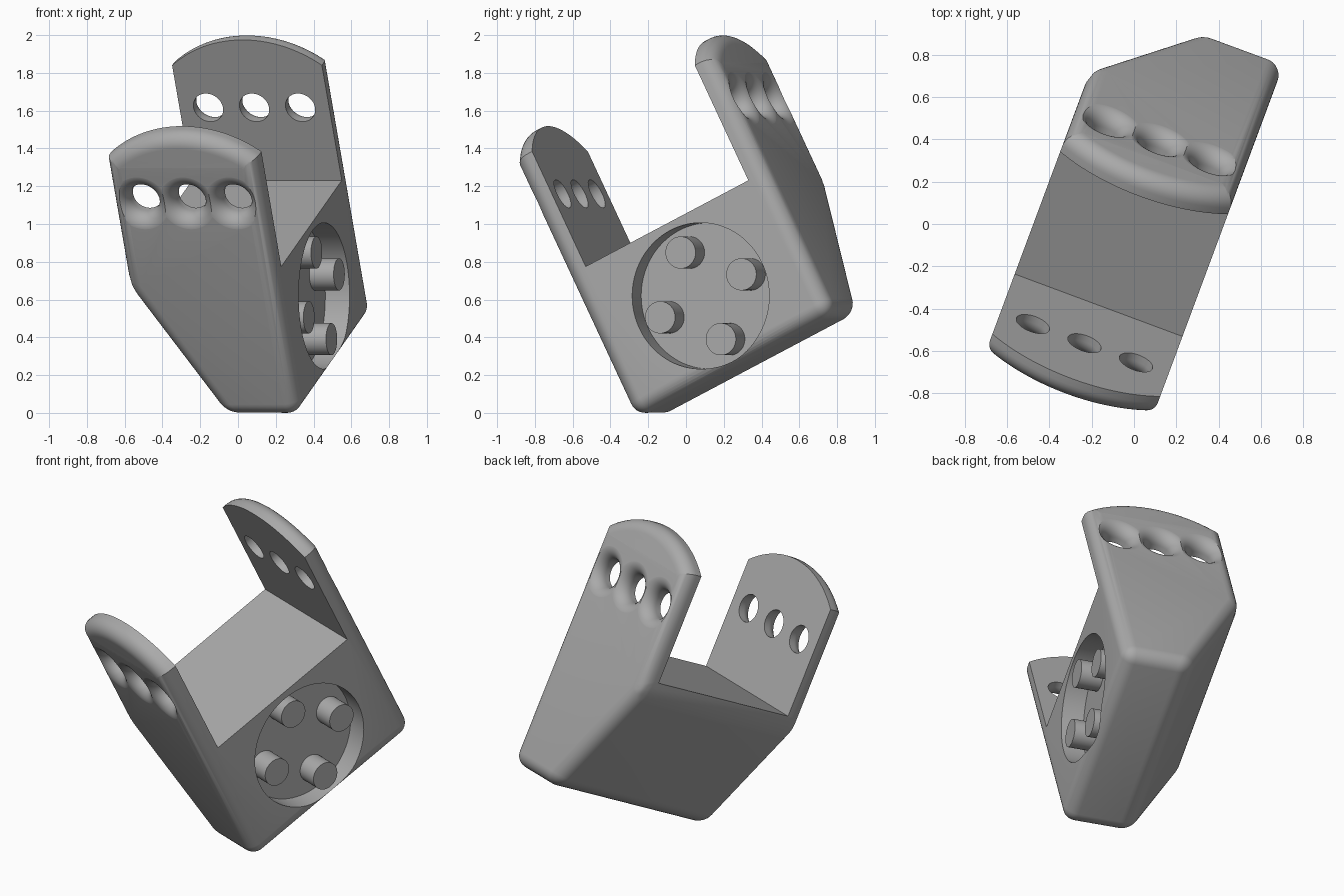
import bpy, bmesh, math
from mathutils import Matrix, Vector

if "Cube" in bpy.data.objects:
    bpy.data.objects.remove(bpy.data.objects["Cube"], do_unlink=True)

grey = bpy.data.materials.new("plain_grey")
grey.use_nodes = True
grey.diffuse_color = (0.4, 0.4, 0.4, 1)
grey.node_tree.nodes["Principled BSDF"].inputs["Base Color"].default_value = (0.4, 0.4, 0.4, 1)

# Local frame: x across the plates, y from front plate to back plate, z up the plates
RIGHT, LEFT, MID = 0.40, -0.446, -0.023
BOTTOM, SLANT_TOP, FLOOR, CORNER, APEX = 0.042, 0.80, 0.88, 1.56, 1.71
FRONT_OUT, FRONT_IN, BACK_IN, BACK_OUT = -0.145, -0.03, 0.996, 1.111
FILLET = 0.08
HUB = Vector((RIGHT, 0.483, 0.452))
HUB_DEPTH = 0.137
TILT = Matrix.Rotation(math.radians(-20.4), 4, 'Z') @ Matrix.Rotation(math.radians(26.4), 4, 'X')


def finish(bm, name):
    bmesh.ops.recalc_face_normals(bm, faces=bm.faces)
    mesh = bpy.data.meshes.new(name)
    bm.to_mesh(mesh)
    bm.free()
    mesh.materials.append(grey)
    obj = bpy.data.objects.new(name, mesh)
    bpy.context.collection.objects.link(obj)
    return obj


def side_cylinder(name, radius, x0, x1, y, z, steps):
    bm = bmesh.new()
    place = Matrix.Translation(((x0 + x1) / 2, y, z)) @ Matrix.Rotation(math.pi / 2, 4, 'Y')
    bmesh.ops.create_cone(bm, cap_ends=True, segments=steps, radius1=radius,
                          radius2=radius, depth=x1 - x0, matrix=place)
    return finish(bm, name)


def flared_hole(name, x, z, inner, outward):
    # Round hole that opens like a trumpet on the outer face
    r, thick = 0.083, BACK_OUT - BACK_IN
    prof = [(0, -0.05), (r, -0.05)]
    for i in range(13):
        a = math.pi / 2 * i / 12
        prof.append((r + FILLET * (1 - math.cos(a)), thick - FILLET + 0.0006 + FILLET * math.sin(a)))
    prof += [(prof[-1][0], thick + 0.05), (0, thick + 0.05)]
    bm = bmesh.new()
    verts = [bm.verts.new((x + rad, inner + outward * d, z)) for rad, d in prof]
    edges = [bm.edges.new(pair) for pair in zip(verts, verts[1:])]
    bmesh.ops.spin(bm, geom=verts + edges, cent=(x, inner, z), axis=(0, 1, 0),
                   angle=math.tau, steps=48)
    bmesh.ops.remove_doubles(bm, verts=bm.verts, dist=1e-5)
    return finish(bm, name)


def cut(target, cutter):
    cutter.hide_render = True
    mod = target.modifiers.new("cut", 'BOOLEAN')
    mod.operation, mod.solver, mod.object = 'DIFFERENCE', 'EXACT', cutter
    bpy.context.view_layer.objects.active = target
    bpy.ops.object.modifier_apply(modifier=mod.name)
    bpy.data.objects.remove(cutter, do_unlink=True)


# Bracket outline: straight right side, slanted lower left, arched top
half, sag = (RIGHT - LEFT) / 2, APEX - CORNER
arc_r = (half ** 2 + sag ** 2) / (2 * sag)
spread = math.asin(half / arc_r)
outline = [(LEFT, SLANT_TOP), (MID, BOTTOM), (RIGHT, BOTTOM)]
for i in range(33):
    a = spread * (1 - i / 16)
    outline.append((MID + arc_r * math.sin(a), APEX - arc_r + arc_r * math.cos(a)))

bm = bmesh.new()
face = bm.faces.new([bm.verts.new((x, FRONT_OUT, z)) for x, z in outline])
ext = bmesh.ops.extrude_face_region(bm, geom=[face], use_keep_orig=True)
moved = [g for g in ext["geom"] if isinstance(g, bmesh.types.BMVert)]
bmesh.ops.translate(bm, verts=moved, vec=(0, BACK_OUT - FRONT_OUT, 0))
bmesh.ops.recalc_face_normals(bm, faces=bm.faces)


# Round the rims of both outer faces and the long lower edges
def is_rounded(edge):
    a, b = (v.co for v in edge.verts)
    return abs(a.y - b.y) < 0.001 or max(a.z, b.z) < FLOOR


bmesh.ops.bevel(bm, geom=[e for e in bm.edges if is_rounded(e)], offset=FILLET,
                offset_type='OFFSET', segments=8, profile=0.5, affect='EDGES', clamp_overlap=False)
body = finish(bm, "bracket_body")

# Slot between the two plates
bm = bmesh.new()
bmesh.ops.create_cube(bm, size=1, matrix=Matrix.Translation((0, (FRONT_IN + BACK_IN) / 2, FLOOR + 1))
                      @ Matrix.Diagonal((3, BACK_IN - FRONT_IN, 2, 1)))
cut(body, finish(bm, "slot_cutter"))

# Three flared holes in each plate
for inner, outward in ((FRONT_IN, -1), (BACK_IN, 1)):
    for i in (-1, 0, 1):
        cut(body, flared_hole("hole_cutter", MID + 0.26 * i, 1.31, inner, outward))

# Round recess in the side
cut(body, side_cylinder("recess_cutter", 0.387, RIGHT - HUB_DEPTH, RIGHT + 0.2, HUB.y, HUB.z, 96))

# Four pegs standing in the recess
parts = [body]
for i in range(4):
    a = i * math.pi / 2
    parts.append(side_cylinder("peg_%d" % (i + 1), 0.085, RIGHT - HUB_DEPTH - 0.02, RIGHT,
                               HUB.y + 0.256 * math.cos(a), HUB.z + 0.256 * math.sin(a), 48))

# Tilt everything into place and shade
for obj in parts:
    obj.data.transform(TILT)
    bpy.ops.object.select_all(action='DESELECT')
    obj.select_set(True)
    bpy.context.view_layer.objects.active = obj
    bpy.ops.object.shade_smooth_by_angle(angle=math.radians(30))
